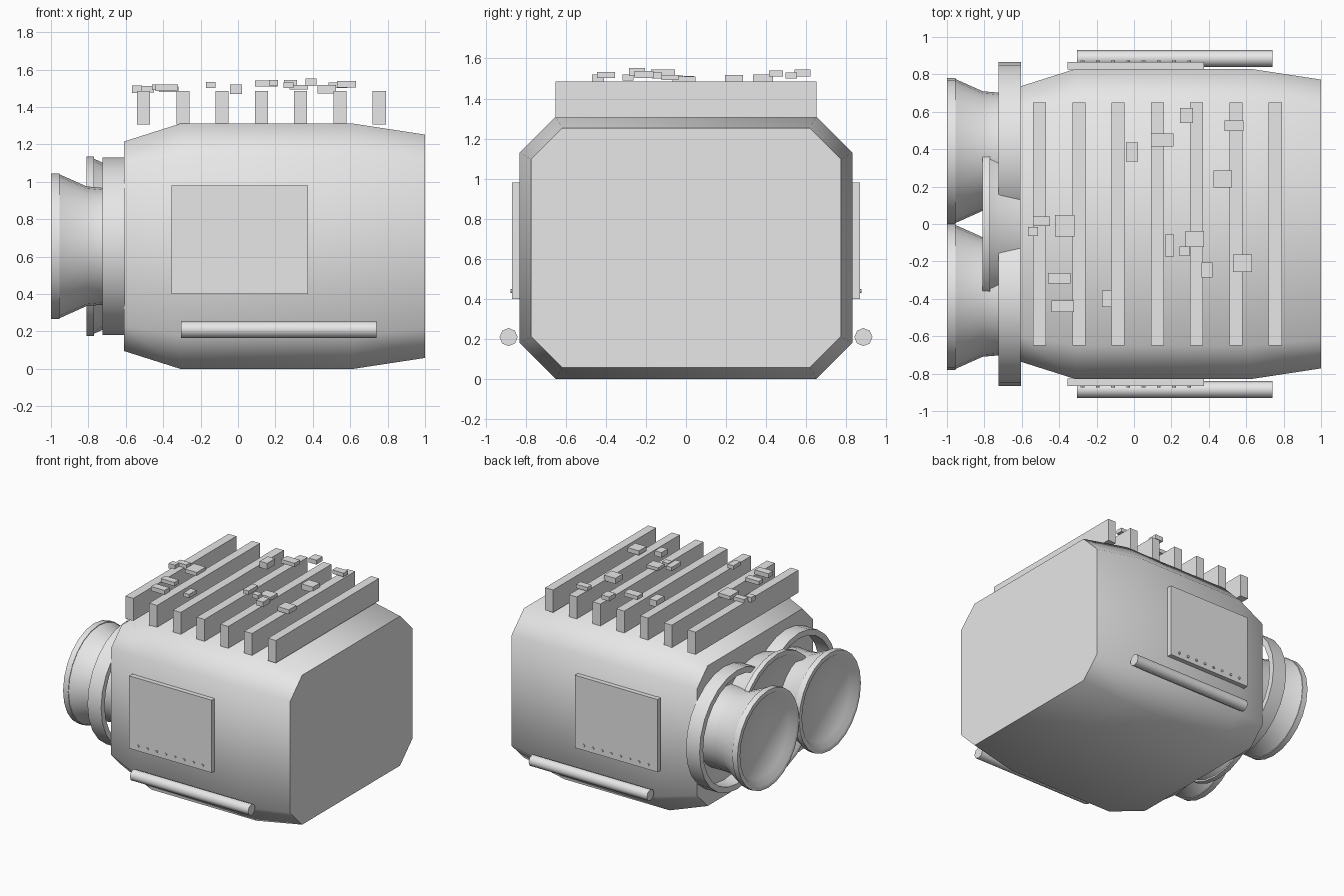
import bpy, bmesh, math
from mathutils import Matrix, Vector

if "Cube" in bpy.data.objects:
    bpy.data.objects.remove(bpy.data.objects["Cube"])

CZ = 0.655  # height of the body axis

grey = bpy.data.materials.new("light_grey")
grey.diffuse_color = (0.8, 0.8, 0.8, 1)
grey.use_nodes = True
grey.node_tree.nodes["Principled BSDF"].inputs["Base Color"].default_value = grey.diffuse_color


def finish(name, bm, smooth=False):
    bmesh.ops.recalc_face_normals(bm, faces=bm.faces)
    mesh = bpy.data.meshes.new(name)
    bm.to_mesh(mesh)
    bm.free()
    mesh.materials.append(grey)
    if smooth:
        for p in mesh.polygons:
            p.use_smooth = True
        mesh.set_sharp_from_angle(angle=math.radians(50))
    ob = bpy.data.objects.new(name, mesh)
    bpy.context.collection.objects.link(ob)
    return ob


def loft(bm, rings, closed=False):
    """Bridge successive rings of points; cap the ends or close into a loop."""
    rows = [[bm.verts.new(p) for p in ring] for ring in rings]
    n = len(rows[0])
    pairs = list(zip(rows, rows[1:])) + ([(rows[-1], rows[0])] if closed else [])
    for a, b in pairs:
        for i in range(n):
            j = (i + 1) % n
            bm.faces.new((a[i], a[j], b[j], b[i]))
    if not closed:
        bm.faces.new(rows[0])
        bm.faces.new(rows[-1])


def lathe(name, profile, y, z=CZ, sides=24, closed=False):
    """Turn (x, radius) points around an axis parallel to x."""
    bm = bmesh.new()
    angles = [2 * math.pi * i / sides for i in range(sides)]
    loft(bm, [[(x, y + r * math.cos(a), z + r * math.sin(a)) for a in angles]
              for x, r in profile], closed)
    return finish(name, bm, True)


def add_box(bm, center, size):
    m = Matrix.Translation(Vector(center)) @ Matrix.Diagonal((*size, 1))
    bmesh.ops.create_cube(bm, size=1, matrix=m)


def box(name, center, size):
    bm = bmesh.new()
    add_box(bm, center, size)
    return finish(name, bm)


# Octagonal body, narrowing at both ends
def section(x, inset):
    w, h = 0.83 - inset, CZ - inset
    cw, ch = 0.65 - 0.55 * inset, 0.475 - 0.55 * inset
    pts = [(w, -ch), (w, ch), (cw, h), (-cw, h),
           (-w, ch), (-w, -ch), (-cw, -h), (cw, -h)]
    return [(x, y, CZ + z) for y, z in pts]


bm = bmesh.new()
loft(bm, [section(-0.61, 0.095), section(-0.31, 0),
          section(0.62, 0), section(1.0, 0.058)])
finish("body", bm, True)

# Flared tubes with a recessed disc, each inside an open collar
tube = [(-0.58, 0.315), (-0.72, 0.312), (-0.81, 0.32), (-0.955, 0.385),
        (-0.955, 0.39), (-1.0, 0.39), (-1.0, 0.355), (-0.955, 0.315)]
collar = [(-0.605, 0.475), (-0.725, 0.475), (-0.725, 0.43), (-0.605, 0.43)]
for side, y in (("left", 0.39), ("right", -0.39)):
    lathe(side + "_flared_tube", tube, y)
    lathe(side + "_collar", collar, y, closed=True)

# Middle flange between the tubes
lathe("middle_flange", [(-0.6, 0.415), (-0.72, 0.445), (-0.77, 0.468),
                        (-0.77, 0.48), (-0.81, 0.48), (-0.81, 0.445),
                        (-0.77, 0.41)], 0)

# Cooling fins across the roof
for i in range(7):
    box(f"roof_fin_{i + 1}", (-0.505 + 0.21 * i, 0, 1.395), (0.07, 1.3, 0.18))

# Side panels with rivets, and the rods below them
for side, s in (("left", 1), ("right", -1)):
    box(side + "_panel", (0.01, s * 0.847, 0.69), (0.73, 0.04, 0.58))
    bm = bmesh.new()
    for i in range(8):
        m = (Matrix.Translation((-0.275 + 0.0815 * i, s * 0.868, 0.44))
             @ Matrix.Rotation(math.pi / 2, 4, 'X'))
        bmesh.ops.create_cone(bm, cap_ends=True, segments=8, radius1=0.01,
                              radius2=0.01, depth=0.014, matrix=m)
    finish(side + "_rivets", bm)
    lathe(side + "_rod", [(-0.305, 0.045), (0.74, 0.045)], s * 0.885, 0.21, 8)

# Small blocks scattered over the fins: x, y, z, then width, depth, height
blocks = [
    (-0.01, 0.385, 1.495, 0.065, 0.10, 0.05), (0.15, 0.45, 1.525, 0.12, 0.07, 0.03),
    (0.28, 0.58, 1.527, 0.07, 0.08, 0.035), (0.535, 0.525, 1.515, 0.10, 0.055, 0.03),
    (0.475, 0.24, 1.495, 0.10, 0.09, 0.045), (-0.495, 0.015, 1.495, 0.09, 0.05, 0.035),
    (-0.54, -0.04, 1.495, 0.055, 0.05, 0.04), (-0.37, -0.01, 1.495, 0.105, 0.115, 0.03),
    (0.19, -0.115, 1.53, 0.05, 0.12, 0.03), (0.325, -0.08, 1.505, 0.10, 0.085, 0.025),
    (0.27, -0.145, 1.515, 0.055, 0.05, 0.03), (0.39, -0.245, 1.533, 0.06, 0.08, 0.04),
    (0.58, -0.21, 1.52, 0.10, 0.095, 0.035), (-0.40, -0.29, 1.505, 0.12, 0.055, 0.03),
    (-0.38, -0.44, 1.502, 0.12, 0.06, 0.035), (-0.145, -0.40, 1.517, 0.05, 0.09, 0.03),
]
for i, b in enumerate(blocks):
    box(f"roof_block_{i + 1}", b[:3], b[3:])
